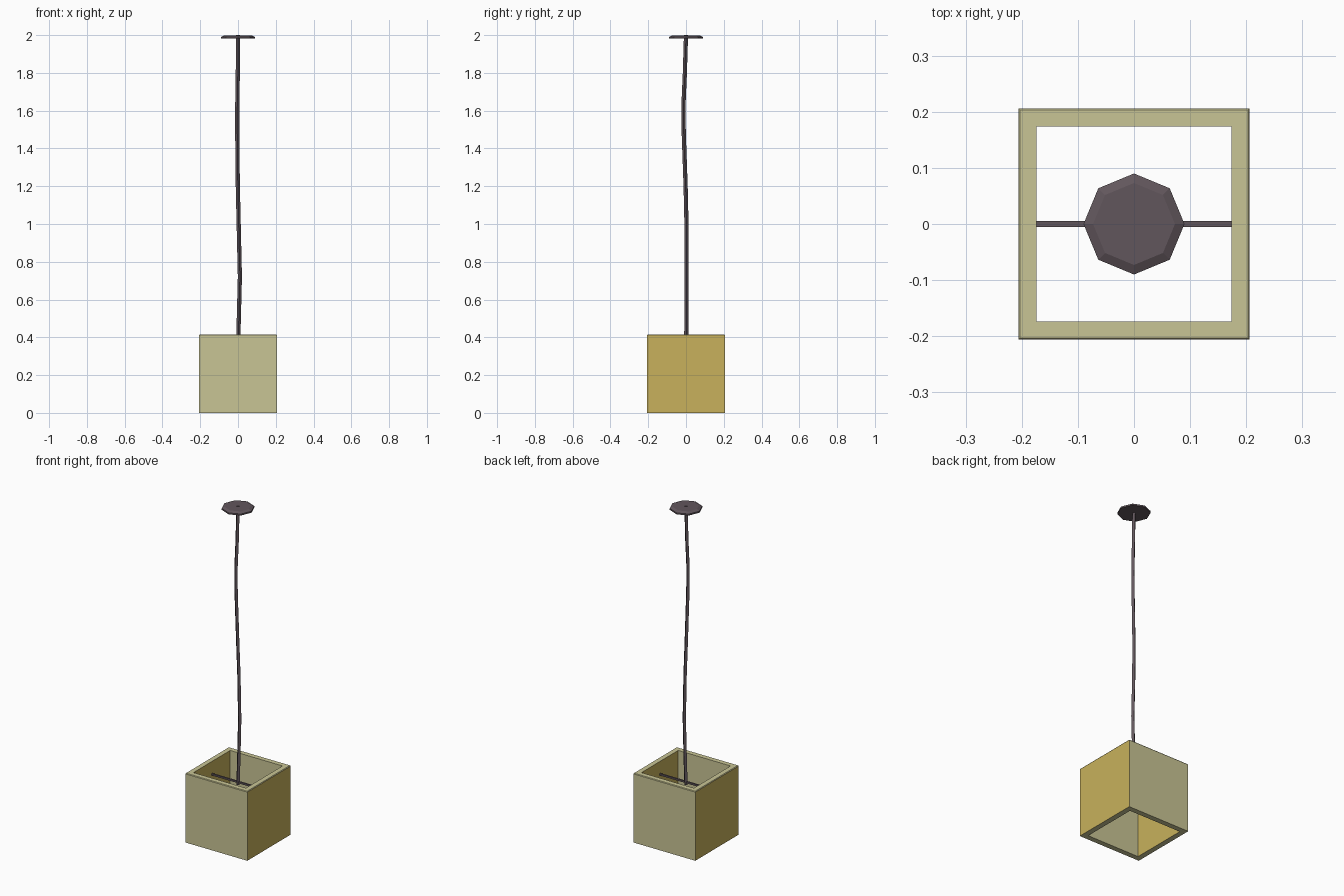
import bpy, bmesh, math
from mathutils import Vector

if "Cube" in bpy.data.objects:
    bpy.data.objects.remove(bpy.data.objects["Cube"])


def material(name, rgb):
    m = bpy.data.materials.new(name)
    m.diffuse_color = (*rgb, 1)
    m.use_nodes = True
    m.node_tree.nodes["Principled BSDF"].inputs["Base Color"].default_value = m.diffuse_color
    return m


PALE = material("pale_khaki", (0.584, 0.558, 0.300))
GOLD = material("golden_ochre", (0.578, 0.440, 0.107))
DARK = material("dark_plum_grey", (0.120, 0.093, 0.107))


def finish(name, bm, mats):
    bmesh.ops.recalc_face_normals(bm, faces=bm.faces)
    me = bpy.data.meshes.new(name)
    bm.to_mesh(me)
    bm.free()
    for m in mats:
        me.materials.append(m)
    ob = bpy.data.objects.new(name, me)
    bpy.context.collection.objects.link(ob)
    return ob


def loft(name, rings, mats, closed=False):
    """Skin equal-length rings of points; cap the ends unless closed."""
    bm = bmesh.new()
    vs = [[bm.verts.new(p) for p in r] for r in rings]
    n = len(vs[0])
    pairs = list(zip(vs, vs[1:])) + ([(vs[-1], vs[0])] if closed else [])
    for a, b in pairs:
        for i in range(n):
            j = (i + 1) % n
            bm.faces.new((a[i], a[j], b[j], b[i]))
    if not closed:
        bm.faces.new(vs[0])
        bm.faces.new(vs[-1])
    return finish(name, bm, mats)


def ring(centre, radius, sides, turn=0.0):
    c = Vector(centre)
    return [c + Vector((radius * math.cos(turn + math.tau * i / sides),
                        radius * math.sin(turn + math.tau * i / sides), 0))
            for i in range(sides)]


# Open square shade: wall profile as (half width, height), thin chamfer at the rim
profile = [(0.206, 0), (0.206, 0.412), (0.203, 0.416), (0.174, 0.416), (0.174, 0)]
shade = loft("lamp_shade",
             [ring((0, 0, z), h * math.sqrt(2), 4, math.pi / 4) for h, z in profile],
             [PALE, GOLD], closed=True)
# Side walls facing left and right are golden, everything else is pale
for f in shade.data.polygons:
    f.material_index = 1 if abs(f.normal.x) > 0.9 else 0

# Slightly wavy hanging cord
path = [(0, 0, 0.325), (0.003, 0.002, 0.45), (0.010, 0.002, 0.72), (0.004, 0.003, 0.98),
        (-0.001, -0.002, 1.2), (-0.004, -0.012, 1.48), (-0.004, -0.014, 1.62),
        (-0.001, -0.006, 1.8), (0, 0, 2.0)]
loft("hanging_cord", [ring(p, 0.011, 4) for p in path], [DARK])

# Ceiling plate: low octagon, narrower on top
loft("ceiling_plate",
     [ring((0, 0, 1.981), 0.09, 8), ring((0, 0, 1.990), 0.09, 8), ring((0, 0, 1.998), 0.073, 8)],
     [DARK])

# Cross bar carrying the shade
bm = bmesh.new()
bmesh.ops.create_cube(bm, size=1)
for v in bm.verts:
    v.co = Vector((v.co.x * 0.352, v.co.y * 0.010, v.co.z * 0.010 + 0.340))
finish("cross_bar", bm, [DARK])
